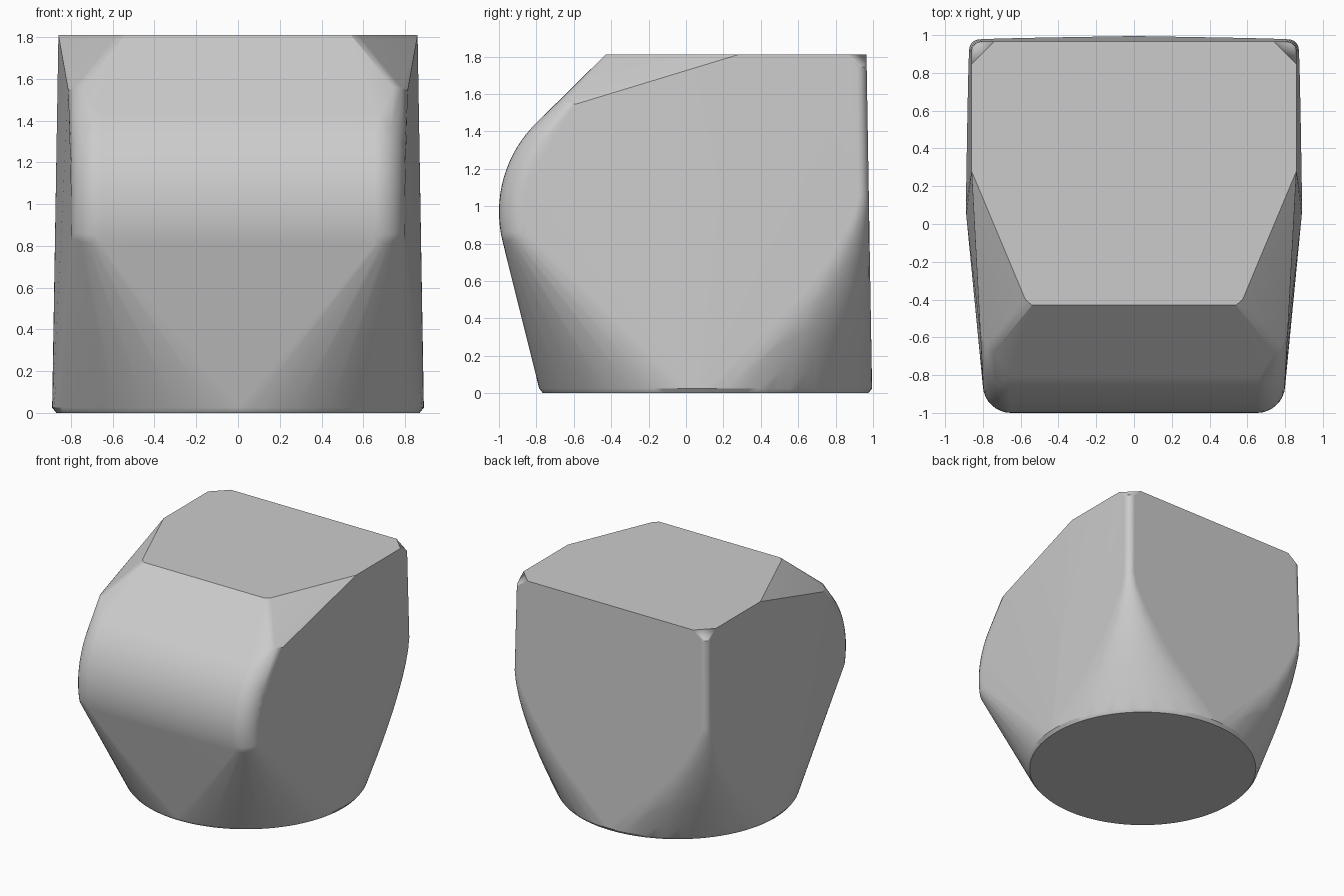
import bpy, bmesh
from math import sin, cos, pi, radians

cube = bpy.data.objects.get("Cube")
if cube:
    bpy.data.objects.remove(cube, do_unlink=True)

mat = bpy.data.materials.new("light grey")
mat.use_nodes = True
grey = (0.6, 0.6, 0.6, 1)
mat.diffuse_color = grey
mat.node_tree.nodes["Principled BSDF"].inputs["Base Color"].default_value = grey

points = []


def mirrored(x, y, z):
    points.extend([(x, y, z), (-x, y, z)])


# Round base with a small chamfer
BASE_Y, BASE_R, BASE_Z = 0.105, 0.89, 0.025
for radius, z in ((BASE_R - 0.02, 0), (BASE_R, BASE_Z)):
    for i in range(96):
        a = 2 * pi * i / 96
        points.append((radius * cos(a), BASE_Y + radius * sin(a), z))

# Back corners: tight above, opening out towards the round base
BACK_Z, STEPS = 1.05, 10
levels = [(1.745, 0.055)]
for i in range(STEPS):
    t = i / STEPS
    levels.append((BACK_Z + (BASE_Z - BACK_Z) * t, 0.055 + 0.835 * t ** 1.45))
for z, r in levels:
    drop = (1.81 - z) / 1.81
    cx, cy = 0.86 + 0.03 * drop - r, 0.965 + 0.03 * drop - r
    for k in range(9):
        a = pi / 2 * k / 8
        mirrored(cx + r * cos(a), cy + r * sin(a), z)

# Flat top with clipped corners
for x, y in ((0.74, 0.965), (0.86, 0.845), (0.86, 0.28), (0.575, -0.40), (0.54, -0.43)):
    mirrored(x, y, 1.81)

# Slanted shoulder between the top and the side wall
mirrored(0.745, -0.68, 1.56)
mirrored(0.785, -0.645, 1.555)
mirrored(0.813, -0.59, 1.545)

# Curved front, rounded into the side walls
ARC_Y, ARC_Z, ARC_R, FILLET = -0.335, 0.97, 0.665, 0.14
for i in range(17):
    a = radians(-14 + 59 * i / 16)
    for k in range(9):
        b = pi / 2 * k / 8
        r = ARC_R - FILLET * (1 - sin(b))
        y, z = ARC_Y - r * cos(a), ARC_Z + r * sin(a)
        wall = 0.80 + 0.053 * (y + 0.86)
        mirrored(wall - FILLET * (1 - cos(b)), y, z)

# Skin the sections into one solid
bm = bmesh.new()
for p in points:
    bm.verts.new(p)
bmesh.ops.remove_doubles(bm, verts=bm.verts[:], dist=0.002)
bmesh.ops.convex_hull(bm, input=bm.verts[:])
bmesh.ops.delete(bm, geom=[v for v in bm.verts if not v.link_faces], context="VERTS")
bmesh.ops.dissolve_limit(bm, angle_limit=radians(0.8), verts=bm.verts[:], edges=bm.edges[:])
bmesh.ops.recalc_face_normals(bm, faces=bm.faces[:])
mesh = bpy.data.meshes.new("rounded_block")
bm.to_mesh(mesh)
bm.free()
mesh.materials.append(mat)

block = bpy.data.objects.new("rounded_block", mesh)
bpy.context.collection.objects.link(block)
bpy.ops.object.select_all(action="DESELECT")
block.select_set(True)
bpy.context.view_layer.objects.active = block
bpy.ops.object.shade_smooth_by_angle(angle=radians(25))
weighted = block.modifiers.new("even_shading", "WEIGHTED_NORMAL")
weighted.keep_sharp = True
